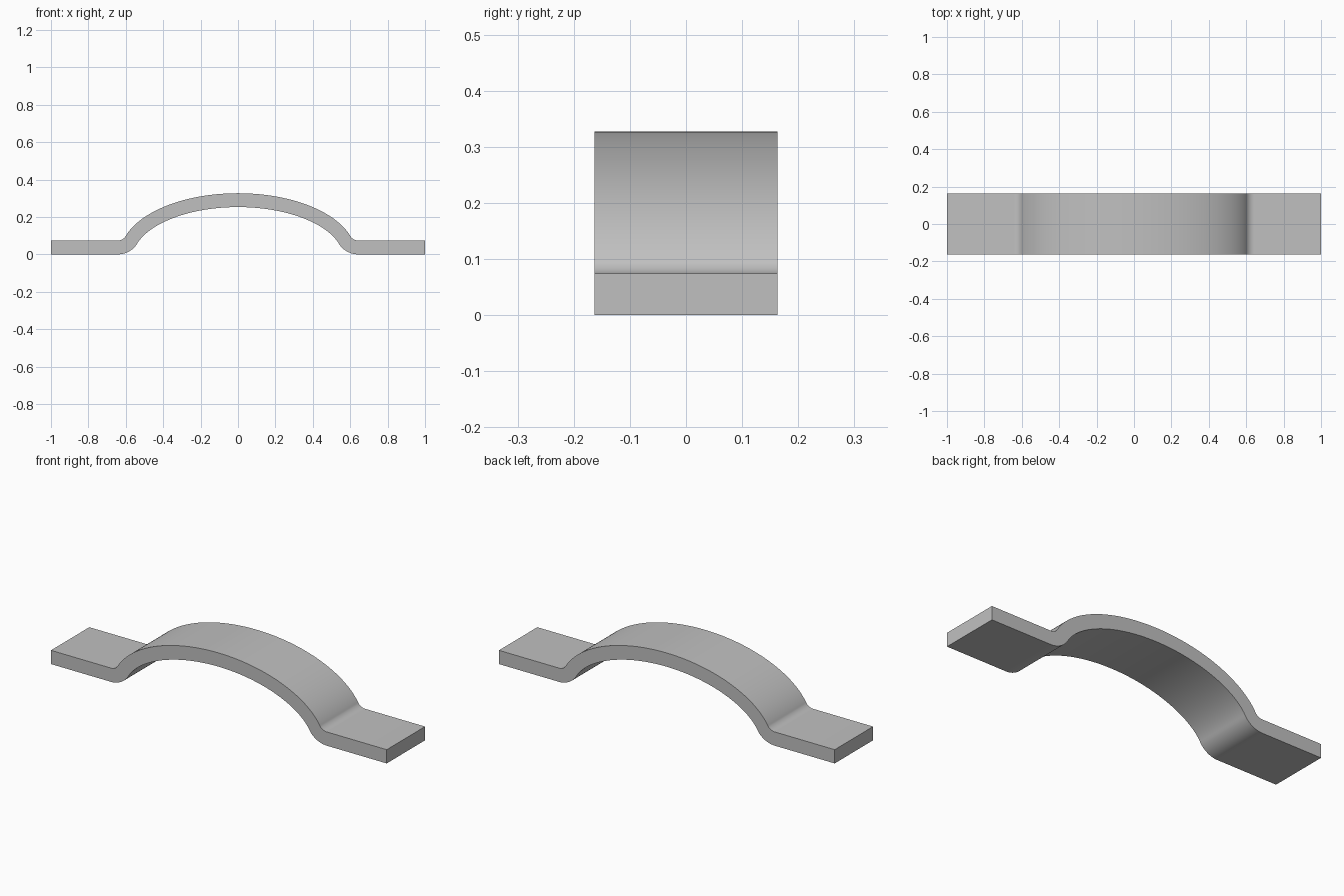
import bpy, bmesh
from math import sin, cos, radians, atan2
from mathutils import Vector

if "Cube" in bpy.data.objects:
    bpy.data.objects.remove(bpy.data.objects["Cube"])

HALF_LENGTH, HALF_WIDTH, THICK = 1.0, 0.163, 0.074
ARCH_A, ARCH_B = 0.63, 0.327      # half-axes of the arch's upper curve
FILLET = 0.05                     # radius where the arch meets the feet
END_ANGLE = radians(17.6)


def ellipse(t):
    """Point and outward normal on the upper arch curve."""
    point = Vector((ARCH_A * cos(t), ARCH_B * sin(t)))
    normal = Vector((cos(t) / ARCH_A, sin(t) / ARCH_B)).normalized()
    return point, normal


# Upper curve of one half: crown, arch, fillet, flat foot
half = [ellipse(radians(90) + (END_ANGLE - radians(90)) * i / 32) for i in range(33)]
end, normal = half[-1]
centre = Vector((end.x + normal.x * FILLET, THICK + FILLET))
start = atan2(normal.y, normal.x)
for i in range(1, 13):
    a = start + (radians(90) - start) * i / 12
    n = Vector((cos(a), sin(a)))
    half.append((centre - n * FILLET, n))
half.append((Vector((HALF_LENGTH, THICK)), Vector((0, 1))))

# Mirror to the full strip, then offset by the thickness for the underside
mirrored = [(Vector((-p.x, p.y)), Vector((-n.x, n.y))) for p, n in half[:0:-1]]
path = mirrored + half

bm = bmesh.new()
rings = []
for p, n in path:
    q = p - n * THICK
    corners = ((p, -1), (p, 1), (q, 1), (q, -1))
    rings.append([bm.verts.new((c.x, s * HALF_WIDTH, max(c.y, 0))) for c, s in corners])
for r0, r1 in zip(rings, rings[1:]):
    for i in range(4):
        j = (i + 1) % 4
        bm.faces.new((r0[i], r0[j], r1[j], r1[i]))
bm.faces.new(rings[0])
bm.faces.new(rings[-1])
bmesh.ops.recalc_face_normals(bm, faces=bm.faces)

mesh = bpy.data.meshes.new("arched_strap")
bm.to_mesh(mesh)
bm.free()
strap = bpy.data.objects.new("arched_strap", mesh)
bpy.context.collection.objects.link(strap)

# Plain grey metal
grey = bpy.data.materials.new("plain_grey")
grey.use_nodes = True
colour = (0.53, 0.53, 0.53, 1)
grey.diffuse_color = colour
grey.node_tree.nodes["Principled BSDF"].inputs["Base Color"].default_value = colour
mesh.materials.append(grey)

bpy.context.view_layer.objects.active = strap
strap.select_set(True)
bpy.ops.object.shade_smooth_by_angle(angle=radians(30))
